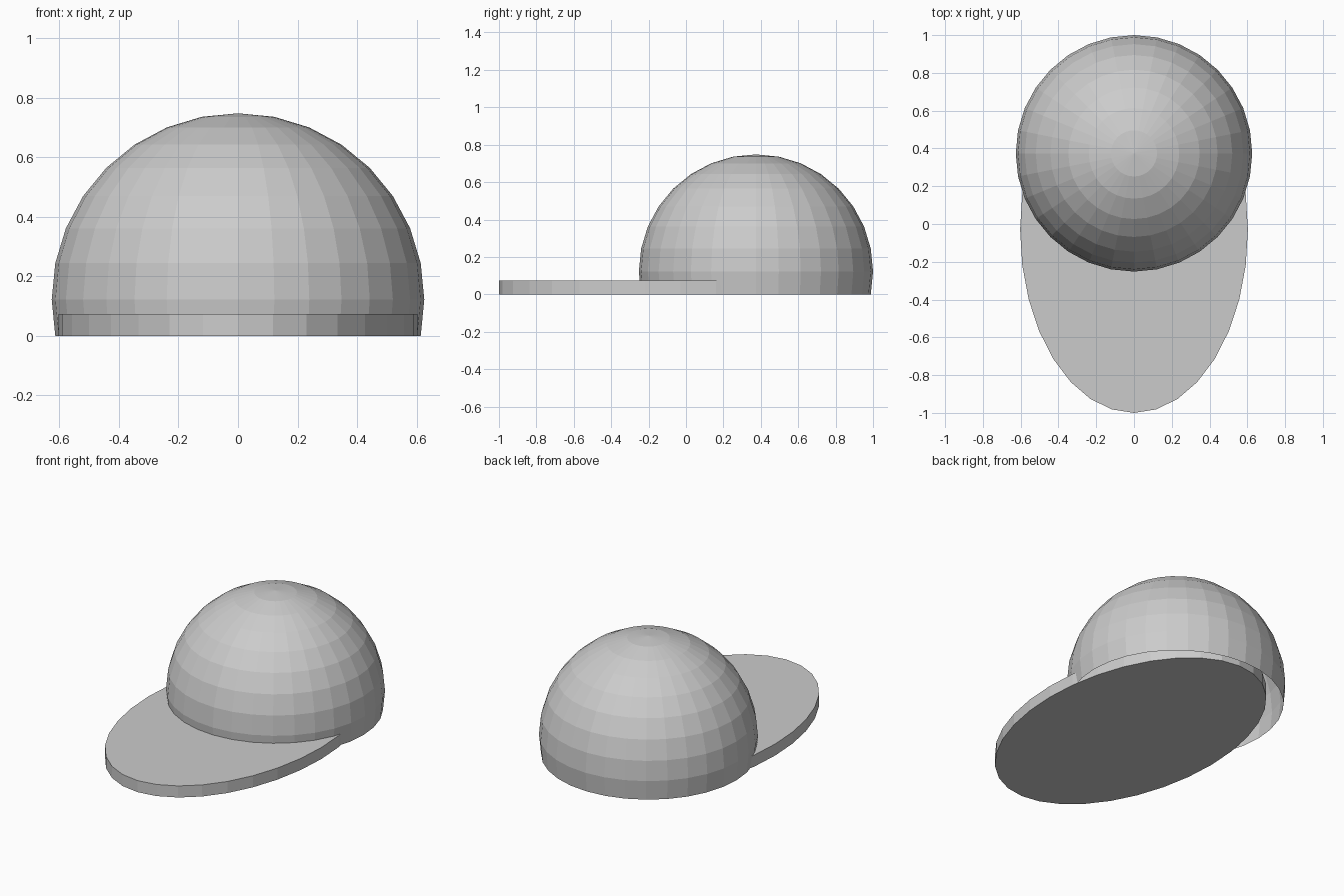
import bpy, bmesh, math
from mathutils import Matrix

if "Cube" in bpy.data.objects:
    bpy.data.objects.remove(bpy.data.objects["Cube"])


def make_object(name, bm):
    mesh = bpy.data.meshes.new(name)
    bm.to_mesh(mesh)
    bm.free()
    obj = bpy.data.objects.new(name, mesh)
    bpy.context.collection.objects.link(obj)
    return obj


# Crown: open sphere cut one ring below its equator
radius = 0.626
drop = radius * math.sin(math.radians(11.25))
bm = bmesh.new()
bmesh.ops.create_uvsphere(bm, u_segments=32, v_segments=16, radius=radius)
low = [v for v in bm.verts if v.co.z < -drop - 0.01]
bmesh.ops.delete(bm, geom=low, context='VERTS')
bmesh.ops.translate(bm, vec=(0, 1 - radius, drop), verts=bm.verts)
make_object("cap_crown", bm)

# Brim: flat elliptical disc running under the crown
height = 0.073
bm = bmesh.new()
bmesh.ops.create_cone(bm, cap_ends=True, segments=32, radius1=1, radius2=1, depth=height,
                      matrix=Matrix.Translation((0, -0.03, height / 2))
                      @ Matrix.Diagonal((0.603, 0.97, 1, 1)))
make_object("cap_brim", bm)
